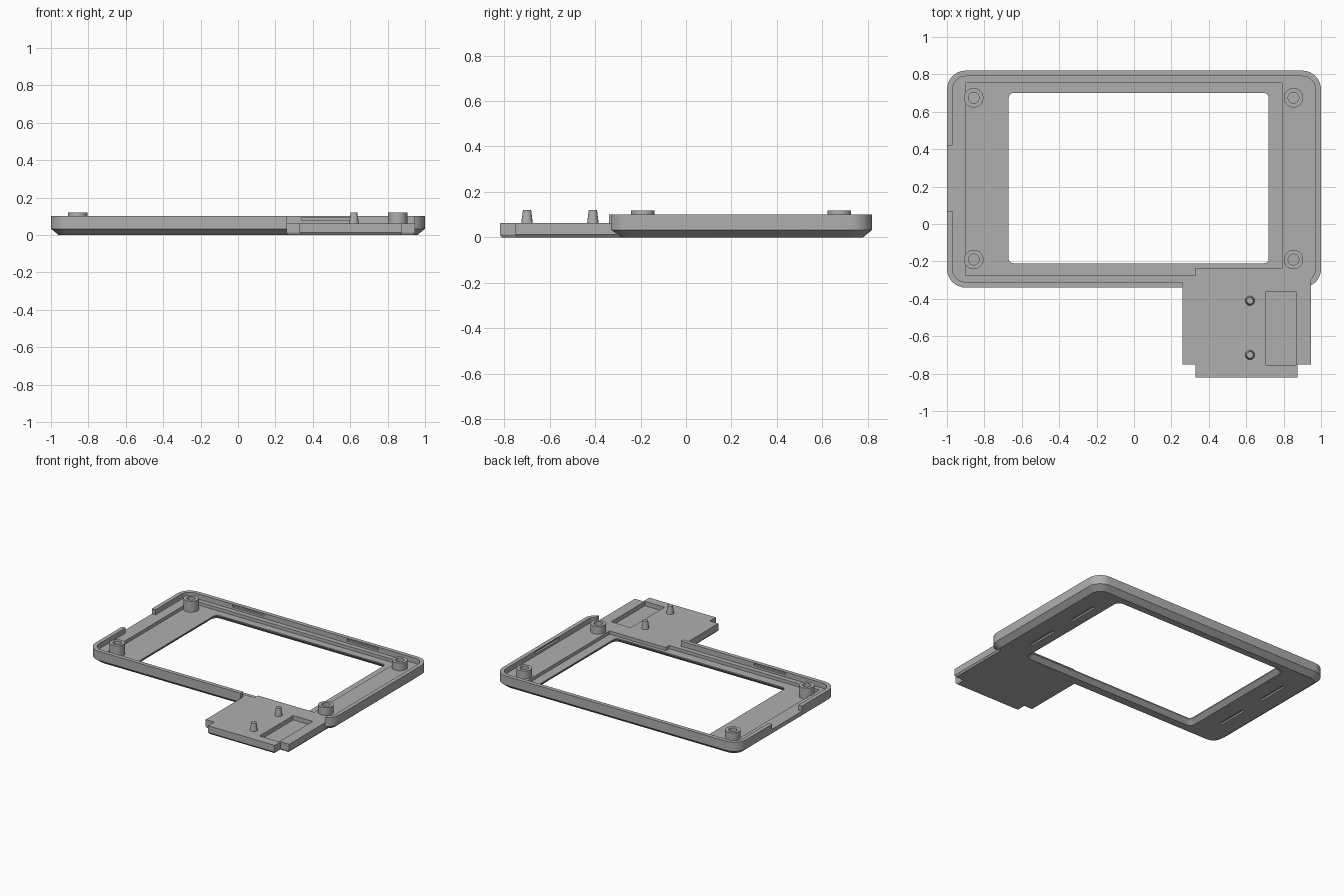
import bpy, bmesh, math

if "Cube" in bpy.data.objects:
    bpy.data.objects.remove(bpy.data.objects["Cube"], do_unlink=True)

grey = bpy.data.materials.new("plain_grey")
grey.use_nodes = True
grey.diffuse_color = (0.43, 0.43, 0.43, 1)
grey.node_tree.nodes["Principled BSDF"].inputs["Base Color"].default_value = grey.diffuse_color

LEDGE, FLOOR, RIM = 0.062, 0.038, 0.1


def rounded(x0, x1, y0, y1, r, steps=8):
    """Outline of a rectangle with rounded corners."""
    pts = []
    corners = [(x1 - r, y1 - r), (x0 + r, y1 - r), (x0 + r, y0 + r), (x1 - r, y0 + r)]
    for k, (cx, cy) in enumerate(corners):
        for i in range(steps + 1):
            a = math.pi / 2 * (k + i / steps)
            pts.append((cx + r * math.cos(a), cy + r * math.sin(a)))
    return pts


def rect(x0, x1, y0, y1):
    return [(x0, y0), (x1, y0), (x1, y1), (x0, y1)]


def circle(cx, cy, r, n=32):
    return [(cx + r * math.cos(2 * math.pi * i / n), cy + r * math.sin(2 * math.pi * i / n))
            for i in range(n)]


def loft(name, layers):
    """Solid through matching outlines, each given as (outline, z)."""
    bm = bmesh.new()
    rings = [[bm.verts.new((x, y, z)) for x, y in pts] for pts, z in layers]
    n = len(rings[0])
    for low, high in zip(rings, rings[1:]):
        for i in range(n):
            j = (i + 1) % n
            bm.faces.new((low[i], low[j], high[j], high[i]))
    bm.faces.new(rings[0][::-1])
    bm.faces.new(rings[-1])
    bmesh.ops.recalc_face_normals(bm, faces=bm.faces)
    mesh = bpy.data.meshes.new(name)
    bm.to_mesh(mesh)
    bm.free()
    mesh.materials.append(grey)
    ob = bpy.data.objects.new(name, mesh)
    bpy.context.collection.objects.link(ob)
    return ob


def prism(name, outline, z0, z1):
    return loft(name, [(outline, z0), (outline, z1)])


def combine(target, tool, operation="DIFFERENCE"):
    mod = target.modifiers.new("combine", "BOOLEAN")
    mod.object, mod.operation, mod.solver = tool, operation, "EXACT"
    bpy.context.view_layer.objects.active = target
    bpy.ops.object.modifier_apply(modifier=mod.name)
    bpy.data.objects.remove(tool, do_unlink=True)


# Tray with a chamfered underside and a thin rim
tray = loft("bezel_tray", [
    (rounded(-0.96, 0.96, -0.3, 0.78, 0.07), 0),
    (rounded(-1, 1, -0.34, 0.82, 0.1), 0.033),
    (rounded(-1, 1, -0.34, 0.82, 0.1), RIM)])
combine(tray, prism("cavity", rounded(-0.97, 0.97, -0.31, 0.79, 0.07), LEDGE, 0.2))

# Side plate with a stepped end
plate_outline = [(0.26, -0.75), (0.33, -0.75), (0.33, -0.82), (0.875, -0.82),
                 (0.875, -0.75), (0.945, -0.75), (0.945, -0.26), (0.26, -0.26)]
inner_outline = [(0.6 + (x - 0.6) * 0.97, -0.54 + (y + 0.54) * 0.97) for x, y in plate_outline]
plate = loft("side_plate", [(inner_outline, 0), (plate_outline, 0.012), (plate_outline, LEDGE)])
combine(tray, plate, "UNION")
combine(tray, prism("rim_gap", rect(0.26, 0.945, -0.9, -0.29), LEDGE, 0.2))

# Screen recess, pocket and side notch
combine(tray, prism("recess", [(-0.9, -0.275), (0.33, -0.275), (0.33, -0.235),
                               (0.79, -0.235), (0.79, 0.755), (-0.9, 0.755)], FLOOR, 0.2))
combine(tray, prism("pocket", rect(0.705, 0.865, -0.755, -0.36), 0.03, 0.2))
combine(tray, prism("notch", rect(-1.1, -0.96, 0.07, 0.42), LEDGE, 0.2))

# Window opening, flared towards the underside
flared = rounded(-0.7, 0.75, -0.24, 0.73, 0.045)
opening = rounded(-0.67, 0.72, -0.21, 0.7, 0.025)
combine(tray, loft("window", [(flared, -0.05), (flared, 0), (opening, 0.03), (opening, 0.2)]))

# Snap grooves inside the rim
for x0, x1, y0, y1 in [(-0.6, -0.34, 0.77, 0.805), (0.34, 0.6, 0.77, 0.805),
                       (-0.6, -0.34, -0.325, -0.29), (0.95, 0.985, 0.1, 0.38)]:
    combine(tray, prism("groove", rect(x0, x1, y0, y1), 0.078, 0.094))

# Shallow slits in the underside
for x in (-0.83, 0.83):
    for y in (0.03, 0.45):
        combine(tray, prism("slit", rect(x - 0.012, x + 0.012, y - 0.12, y + 0.12), -0.05, 0.012))

# Hollow screw posts
for x in (-0.857, 0.853):
    for y in (-0.19, 0.675):
        post = prism("screw_post", circle(x, y, 0.052), 0.025, 0.119)
        combine(post, prism("bore", circle(x, y, 0.029), 0.05, 0.2))
        combine(tray, post, "UNION")

# Tapered locating pins
pins = [loft("locating_pin", [(circle(0.62, y, 0.027), 0.05), (circle(0.62, y, 0.018), 0.12)])
        for y in (-0.41, -0.7)]

for ob in [tray] + pins:
    bpy.ops.object.select_all(action="DESELECT")
    ob.select_set(True)
    bpy.context.view_layer.objects.active = ob
    bpy.ops.object.shade_smooth_by_angle(angle=math.radians(25))
